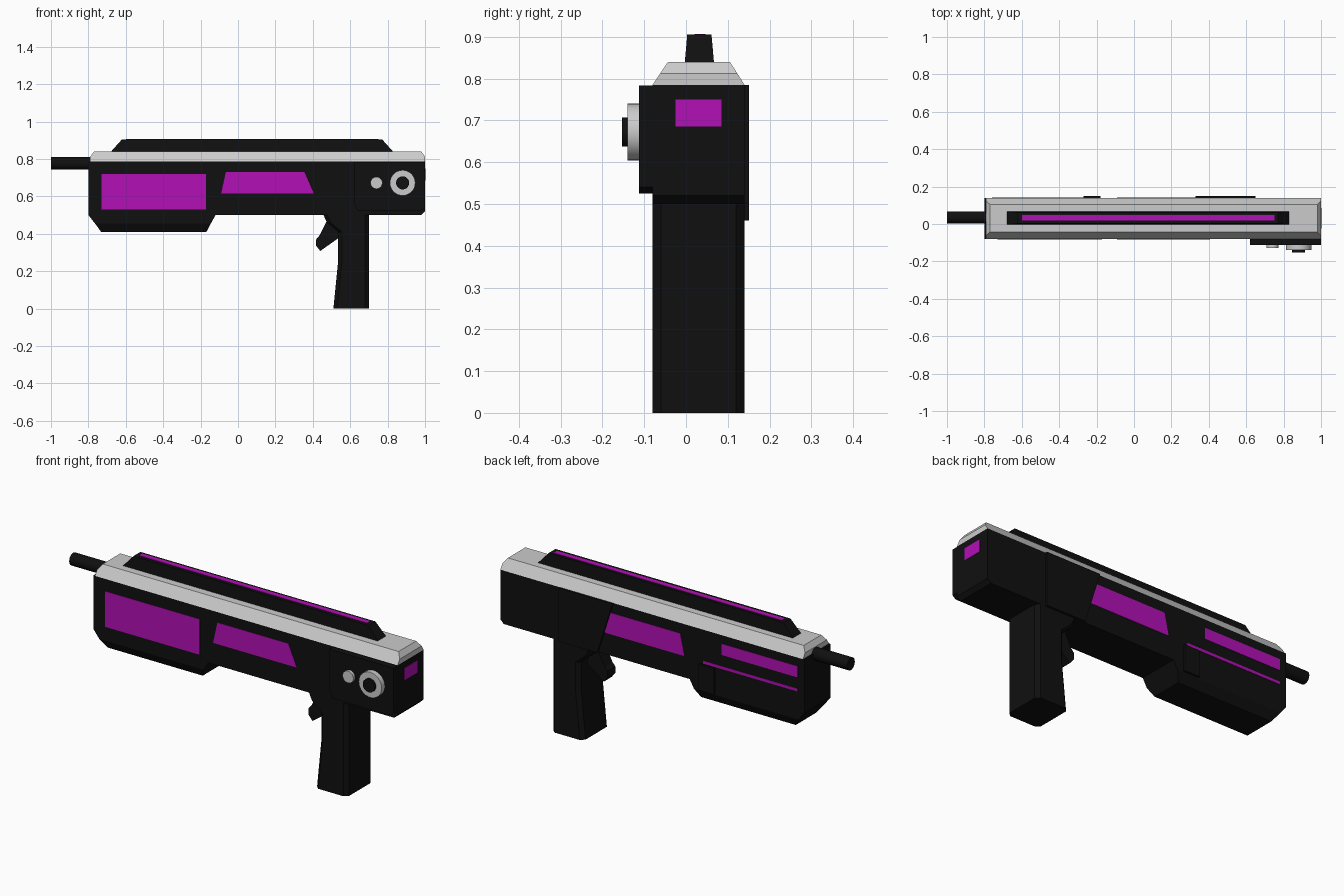
import bpy, bmesh, math

if "Cube" in bpy.data.objects:
    bpy.data.objects.remove(bpy.data.objects["Cube"])


def material(name, color):
    m = bpy.data.materials.new(name)
    m.diffuse_color = color
    m.use_nodes = True
    m.node_tree.nodes["Principled BSDF"].inputs["Base Color"].default_value = m.diffuse_color
    return m


BLACK = material("black", (0.005, 0.005, 0.005, 1))
PURPLE = material("purple", (0.45, 0.005, 0.47, 1))
Y0, Y1 = -0.08, 0.14      # main body sides
YC = 0.033                # centre line


def finish(name, bm, mat):
    bmesh.ops.recalc_face_normals(bm, faces=bm.faces)
    me = bpy.data.meshes.new(name)
    bm.to_mesh(me)
    bm.free()
    if mat:
        me.materials.append(mat)
    ob = bpy.data.objects.new(name, me)
    bpy.context.collection.objects.link(ob)
    return ob


def loft(name, rings, mat=None):
    """Skin equal-length point rings and cap both ends."""
    bm = bmesh.new()
    rows = [[bm.verts.new(p) for p in r] for r in rings]
    n = len(rows[0])
    for a, b in zip(rows, rows[1:]):
        for i in range(n):
            bm.faces.new((a[i], a[(i + 1) % n], b[(i + 1) % n], b[i]))
    bm.faces.new(rows[0])
    bm.faces.new(rows[-1])
    return finish(name, bm, mat)


def prism(name, profile, y0, y1, mat=BLACK):
    """Side profile in x/z extruded across y."""
    return loft(name, [[(x, y, z) for x, z in profile] for y in (y0, y1)], mat)


def rect(x0, x1, z0, z1):
    return [(x0, z0), (x1, z0), (x1, z1), (x0, z1)]


def level(x0, x1, y0, y1, z):
    return [(x0, y0, z), (x1, y0, z), (x1, y1, z), (x0, y1, z)]


def cylinder(name, start, length, r, axis, mat=None, sides=32):
    bpy.ops.mesh.primitive_cylinder_add(vertices=sides, radius=r, depth=length)
    ob = bpy.context.object
    ob.name = name
    x, y, z = start
    if axis == "x":
        ob.rotation_euler = (0, math.pi / 2, 0)
        ob.location = (x + length / 2, y, z)
    else:
        ob.rotation_euler = (math.pi / 2, 0, 0)
        ob.location = (x, y + length / 2, z)
    if mat:
        ob.data.materials.append(mat)
    bpy.ops.object.shade_smooth_by_angle(angle=math.radians(35))


# Receiver with deeper handguard at the muzzle end
prism("receiver", [(-0.8, 0.5), (-0.12, 0.5), (0.98, 0.5), (1.0, 0.52),
                   (1.0, 0.785), (-0.8, 0.785)], Y0, Y1)
loft("handguard", [level(-0.8, -0.12, Y0, Y1, 0.5),
                   level(-0.765, -0.145, Y0, Y1, 0.455),
                   level(-0.73, -0.17, Y0 + 0.025, Y1 - 0.025, 0.408)], BLACK)

# Grey top cover with sloped sides and clipped ends
loft("top_cover", [level(-0.79, 1.0, Y0, Y1, 0.785),
                   level(-0.79, 1.0, -0.062, 0.123, 0.812),
                   level(-0.77, 0.98, -0.043, 0.105, 0.84)])

# Sight rail and its glowing strip
loft("sight_rail", [level(-0.68, 0.83, -0.003, 0.067, 0.838),
                    level(-0.62, 0.77, 0.003, 0.061, 0.905)], BLACK)
loft("rail_strip", [level(-0.6, 0.75, 0.02, 0.047, 0.9),
                    level(-0.6, 0.75, 0.02, 0.047, 0.907)], PURPLE)

# Barrel
cylinder("barrel", (-1.0, 0.035, 0.776), 0.22, 0.033, "x", BLACK, 24)


# Grip with chamfered upright edges
def grip_ring(x0, x1, z, c=0.02):
    return [(x0 + c, Y0, z), (x1 - c, Y0, z), (x1, Y0 + c, z), (x1, Y1 - c, z),
            (x1 - c, Y1, z), (x0 + c, Y1, z), (x0, Y1 - c, z), (x0, Y0 + c, z)]


loft("grip", [grip_ring(x, 0.7, z) for x, z in
              ((0.51, 0.0), (0.535, 0.25), (0.535, 0.41), (0.475, 0.46), (0.455, 0.505))], BLACK)
prism("trigger", [(0.475, 0.47), (0.435, 0.39), (0.418, 0.37), (0.418, 0.335),
                  (0.44, 0.308), (0.535, 0.375), (0.56, 0.47)], 0.0, 0.066)

# Control plate with dial and button on the front side
prism("control_plate", [(0.64, 0.525), (0.98, 0.525), (1.0, 0.54), (1.0, 0.783),
                        (0.62, 0.783), (0.62, 0.56)], -0.113, Y0 + 0.01)
cylinder("dial", (0.88, -0.14, 0.672), 0.03, 0.068, "y")
cylinder("dial_hub", (0.88, -0.153, 0.672), 0.02, 0.035, "y", BLACK)
cylinder("button", (0.74, -0.128, 0.672), 0.02, 0.032, "y")

# Raised plates on the back side
prism("frame_plate", [(0.42, 0.5), (0.65, 0.5), (0.65, 0.785), (0.33, 0.785)], Y1 - 0.01, 0.151)
prism("latch", rect(-0.27, -0.18, 0.46, 0.6), Y1 - 0.01, 0.151)

# Glowing panels
trapezoid = [(-0.09, 0.615), (0.405, 0.615), (0.355, 0.73), (-0.065, 0.73)]
for side, y in (("front", Y0), ("back", Y1)):
    prism(side + "_mid_panel", trapezoid, y - 0.002, y + 0.002, PURPLE)
prism("front_large_panel", rect(-0.73, -0.17, 0.53, 0.72), Y0 - 0.002, Y0 + 0.002, PURPLE)
prism("back_upper_panel", rect(-0.76, -0.31, 0.68, 0.74), Y1 - 0.002, Y1 + 0.002, PURPLE)
prism("back_thin_strip", rect(-0.76, -0.2, 0.605, 0.62), Y1 - 0.002, Y1 + 0.002, PURPLE)
prism("rear_panel", rect(0.998, 1.002, 0.685, 0.75), -0.025, 0.085, PURPLE)
